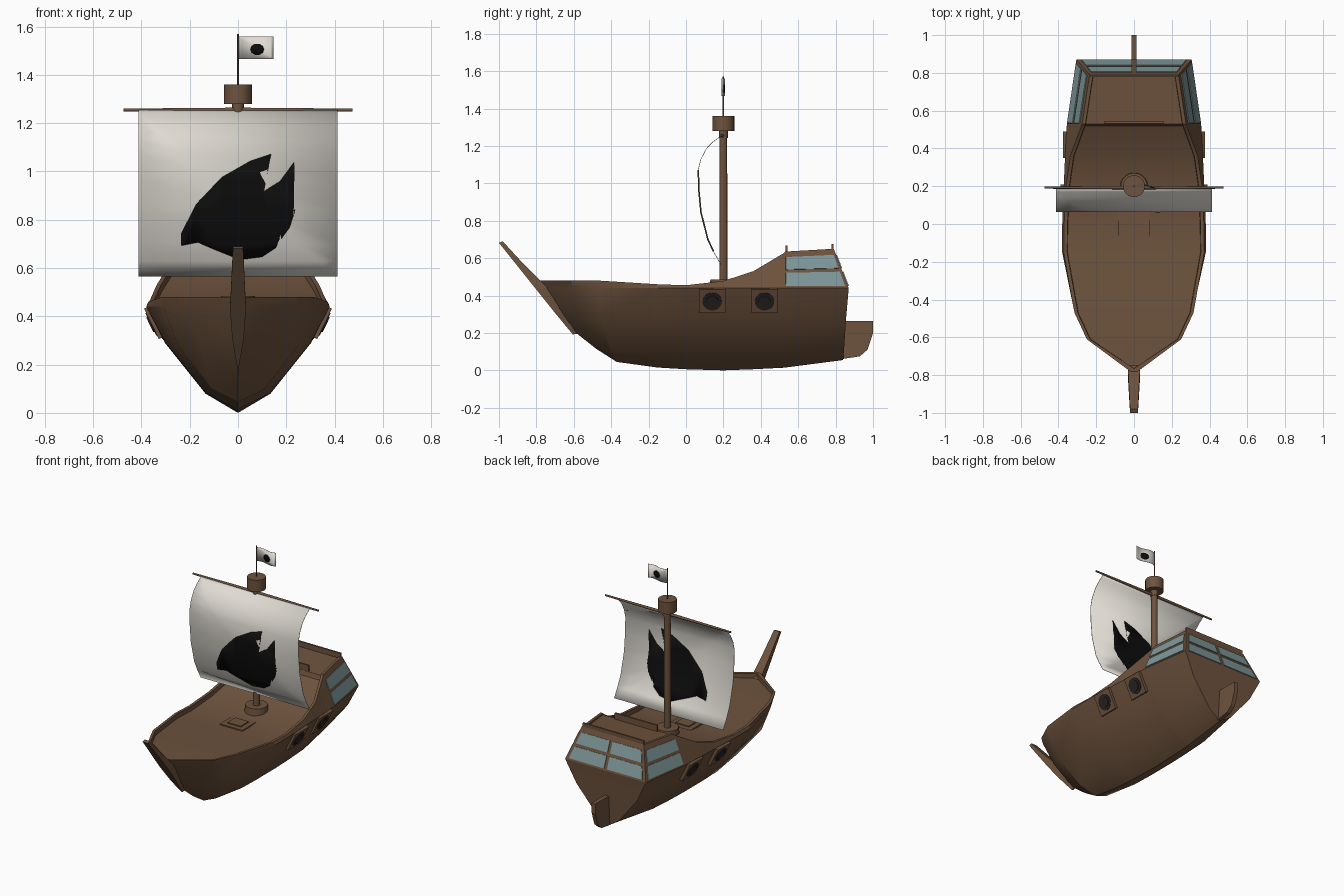
import bpy, bmesh, math
from mathutils import Vector, Matrix

if "Cube" in bpy.data.objects:
    bpy.data.objects.remove(bpy.data.objects["Cube"])


def material(name, rgb):
    m = bpy.data.materials.new(name)
    m.diffuse_color = (*rgb, 1)
    m.use_nodes = True
    m.node_tree.nodes["Principled BSDF"].inputs["Base Color"].default_value = m.diffuse_color
    return m


WOOD = material("brown_wood", (0.155, 0.086, 0.047))
GLASS = material("blue_grey_glass", (0.21, 0.31, 0.32))
IRON = material("dark_iron", (0.022, 0.018, 0.018))
CLOTH = material("cream_cloth", (0.74, 0.71, 0.65))
BLACK = material("black_paint", (0.004, 0.004, 0.004))


def finish(name, bm, mat, smooth=None):
    bmesh.ops.recalc_face_normals(bm, faces=bm.faces)
    me = bpy.data.meshes.new(name)
    bm.to_mesh(me)
    bm.free()
    me.materials.append(mat)
    ob = bpy.data.objects.new(name, me)
    bpy.context.collection.objects.link(ob)
    if smooth:
        bpy.ops.object.select_all(action='DESELECT')
        ob.select_set(True)
        bpy.context.view_layer.objects.active = ob
        bpy.ops.object.shade_smooth_by_angle(angle=math.radians(smooth))
    return ob


def box(name, loc, size, mat, rot=Matrix()):
    bm = bmesh.new()
    bmesh.ops.create_cube(bm, size=1,
                          matrix=Matrix.Translation(loc) @ rot @ Matrix.Diagonal((*size, 1)))
    return finish(name, bm, mat)


def cylinder(name, loc, r1, r2, depth, mat, rot=Matrix(), sides=20):
    bm = bmesh.new()
    bmesh.ops.create_cone(bm, cap_ends=True, segments=sides, radius1=r1, radius2=r2,
                          depth=depth, matrix=Matrix.Translation(loc) @ rot)
    return finish(name, bm, mat, 40)


def loft(bm, rings):
    rows = [[bm.verts.new(p) for p in ring] for ring in rings]
    n = len(rows[0])
    for a, b in zip(rows, rows[1:]):
        for i in range(n):
            bm.faces.new((a[i], a[(i + 1) % n], b[(i + 1) % n], b[i]))
    return rows


# Hull: half sections from keel to rail top, then rail inset and deck
def section(y, keel, bilge, mid, wide, top, depth=0.03):
    return [(0, y, keel)] + [(x, y, z) for x, z in (bilge, mid, wide, top)], depth


STERN_WIDE, STERN_TOP = (0.305, 0.87, 0.44), (0.235, 0.79, 0.65)
CABIN_WIDE, CABIN_TOP = (0.355, 0.53, 0.44), (0.275, 0.53, 0.635)
stations = [
    ([(0, -.60, .21), (0, -.63, .25), (0, -.69, .33), (0, -.765, .44), (0, -.795, .48)], .03),
    ([(0, -.48, .115), (.06, -.53, .19), (.16, -.59, .31), (.235, -.61, .44), (.25, -.61, .48)], .03),
    ([(0, -.37, .045), (.11, -.40, .10), (.25, -.46, .28), (.31, -.47, .44), (.315, -.47, .48)], .03),
    section(-.15, .015, (.13, .08), (.30, .29), (.38, .44), (.372, .46)),
    section(0, .006, (.135, .08), (.303, .29), (.38, .44), (.37, .455)),
    section(.2, 0, (.135, .08), (.30, .29), (.372, .44), (.36, .478)),
    section(.36, .006, (.13, .08), (.292, .29), (.365, .44), (.337, .53)),
    section(.52, .014, (.125, .085), (.28, .29), (.356, .44), (.278, .625)),
    ([(0, .53, .015), (.125, .53, .085), (.28, .53, .29), CABIN_WIDE, CABIN_TOP], .01),
    ([(0, .84, .055), (.085, .845, .11), (.23, .857, .29), STERN_WIDE, STERN_TOP], .01),
]
rings = []
for half, depth in stations:
    x, y, z = half[-1]
    yi = y + .03 if x == 0 else y
    half = half + [(max(x - .018, 0), yi, z), (max(x - .02, 0), yi, z - depth)]
    rings.append(half + [(-px, py, pz) for px, py, pz in half[:0:-1]])
bm = bmesh.new()
last = loft(bm, rings)[-1]
bm.faces.new((last[0], last[1], last[-1]))
for k in range(1, 6):
    bm.faces.new((last[k], last[k + 1], last[-k - 1], last[-k]))
bmesh.ops.remove_doubles(bm, verts=bm.verts, dist=0.0005)
bmesh.ops.dissolve_degenerate(bm, edges=bm.edges, dist=0.0005)
finish("hull", bm, WOOD, 25)

# Stem beam rising into the bowsprit: (y front, y back, z, half width)
bm = bmesh.new()
beam = [(-1.0, -.98, .69, .021), (-.90, -.865, .565, .027), (-.80, -.74, .44, .033),
        (-.70, -.64, .315, .024), (-.605, -.56, .20, .004)]
rows = loft(bm, [[(-w, f, z - .008), (w, f, z - .008), (w, b, z), (-w, b, z)]
                 for f, b, z, w in beam])
bm.faces.new(rows[0])
bm.faces.new(rows[-1])
finish("bowsprit", bm, WOOD)

# Rudder
bm = bmesh.new()
outline = [(.83, .06), (.93, .075), (.97, .11), (1.0, .20), (1.0, .265), (.83, .265)]
face = bm.faces.new([bm.verts.new((-.014, y, z)) for y, z in outline])
ext = bmesh.ops.extrude_face_region(bm, geom=[face])
bmesh.ops.translate(bm, vec=(.028, 0, 0),
                    verts=[v for v in ext["geom"] if isinstance(v, bmesh.types.BMVert)])
finish("rudder", bm, WOOD)


# Cabin windows: thin plates laid on a four-cornered wall
def window(name, wall, u0, u1, v0, v1):
    a, b, c, d = [Vector(p) for p in wall]      # bottom a-b, top d-c
    n = (b - a).cross(d - a).normalized()
    if n.dot(a - Vector((0, .6, .4))) < 0:
        n = -n
    at = lambda u, v: a.lerp(b, u).lerp(d.lerp(c, u), v)
    pts = [at(u0, v0), at(u1, v0), at(u1, v1), at(u0, v1)]
    bm = bmesh.new()
    lo, hi = loft(bm, [[p - n * .004 for p in pts], [p + n * .005 for p in pts]])
    bm.faces.new(lo)
    bm.faces.new(hi)
    finish(name, bm, GLASS)


flip = lambda p: (-p[0], p[1], p[2])
side = [CABIN_WIDE, STERN_WIDE, STERN_TOP, CABIN_TOP]
back = [STERN_WIDE, flip(STERN_WIDE), flip(STERN_TOP), STERN_TOP]
for row, (v0, v1) in {"lower": (.05, .41), "upper": (.50, .84)}.items():
    window(f"right_window_{row}", side, .01, .95, v0, v1)
    window(f"left_window_{row}", [flip(p) for p in side], .01, .95, v0, v1)
    window(f"back_window_a_{row}", back, .04, .48, v0, v1)
    window(f"back_window_b_{row}", back, .52, .96, v0, v1)

# Low boards on the cabin roof
box("roof_front_board", (0, .537, .642), (.32, .012, .05), WOOD)
box("roof_back_board", (0, .783, .652), (.46, .012, .045), WOOD)

# Gun ports on the sloping sides
for s, label in ((1, "right"), (-1, "left")):
    for i, (y, x) in enumerate(((.14, .345), (.42, .331))):
        tilt = Matrix.Rotation(s * math.radians(90 + 26), 4, 'Y')   # local z points out
        out = Vector((s * .894, 0, -.447))
        c = Vector((s * x, y, .375))
        box(f"{label}_port_frame_{i}", c, (.14, .14, .03), WOOD, tilt)
        cylinder(f"{label}_port_hole_{i}", c + out * .008, .052, .052, .02, IRON, tilt)
        cylinder(f"{label}_gun_muzzle_{i}", c + out * .012, .036, .034, .022, IRON, tilt)

# Deck hatch
box("hatch_frame", (0, 0, .427), (.17, .15, .016), WOOD)
box("hatch_lid", (0, 0, .435), (.10, .085, .014), WOOD)

# Mast, lookout, yard and flagpole
cylinder("mast_base", (0, .2, .46), .075, .07, .05, WOOD)
cylinder("mast", (0, .2, .86), .022, .02, .84, WOOD)
cylinder("mast_cap", (0, .2, 1.262), .024, .024, .04, WOOD)
cylinder("lookout", (0, .2, 1.32), .058, .058, .08, WOOD, sides=24)
cylinder("flagpole", (0, .2, 1.46), .004, .004, .22, WOOD, sides=8)
for s, label in ((1, "right"), (-1, "left")):
    cylinder(f"yard_{label}", (s * .2375, .193, 1.255), .010, .006, .475, WOOD,
             Matrix.Rotation(s * math.pi / 2, 4, 'Y'), 10)


# Cloth: outline in x-z, cut into bands, then bent in y and thickened
def drape(name, outline, axis, cuts, bend, thick, mat):
    bm = bmesh.new()
    bm.faces.new([bm.verts.new((x, 0, z)) for x, z in outline])
    bmesh.ops.triangulate(bm, faces=bm.faces)
    for c in cuts:
        bmesh.ops.bisect_plane(bm, geom=bm.verts[:] + bm.edges[:] + bm.faces[:],
                               plane_co=axis * c, plane_no=axis)
    for v in bm.verts:
        v.co.y = bend(v.co)
    ob = finish(name, bm, mat, 40)
    mod = ob.modifiers.new("thickness", 'SOLIDIFY')
    mod.thickness = thick
    mod.offset = 0


SAIL = [(.565, .187), (.63, .15), (.70, .117), (.845, .08), (.97, .068), (1.075, .066),
        (1.13, .08), (1.187, .11), (1.22, .142), (1.242, .172), (1.255, .19)]


def sail_y(co):
    for (z0, y0), (z1, y1) in zip(SAIL, SAIL[1:]):
        if co.z <= z1 + 1e-5:
            return y0 + (y1 - y0) * (co.z - z0) / (z1 - z0)
    return SAIL[-1][1]


UP, RIGHT = Vector((0, 0, 1)), Vector((1, 0, 0))
levels = [z for z, y in SAIL[1:-1]]
drape("sail", [(-.412, .565), (.412, .565), (.412, 1.255), (-.412, 1.255)],
      UP, levels, sail_y, .003, CLOTH)
flame = [(-.236, .694), (-.236, .744), (-.174, .865), (-.066, .977), (.05, 1.043),
         (.137, 1.072), (.124, 1.01), (.108, .919), (.174, .96), (.232, 1.039),
         (.232, .968), (.20, .852), (.236, .835), (.215, .769), (.149, .727),
         (.157, .686), (.10, .648), (.008, .636), (-.095, .677), (-.166, .707)]
drape("sail_painted_flame", flame, UP, levels, sail_y, .008, BLACK)

# Flag with a dark spot
flag_y = lambda co: .2 + .008 * math.sin(co.x * 42)
waves = [.147 * i / 12 for i in range(1, 12)]
drape("flag", [(0, 1.467), (.147, 1.467), (.147, 1.56), (0, 1.56)],
      RIGHT, waves, flag_y, .002, CLOTH)
spot = [(.08 + .028 * math.cos(a * math.pi / 5), 1.506 + .024 * math.sin(a * math.pi / 5))
        for a in range(10)]
drape("flag_painted_spot", spot, RIGHT, waves, flag_y, .006, BLACK)
